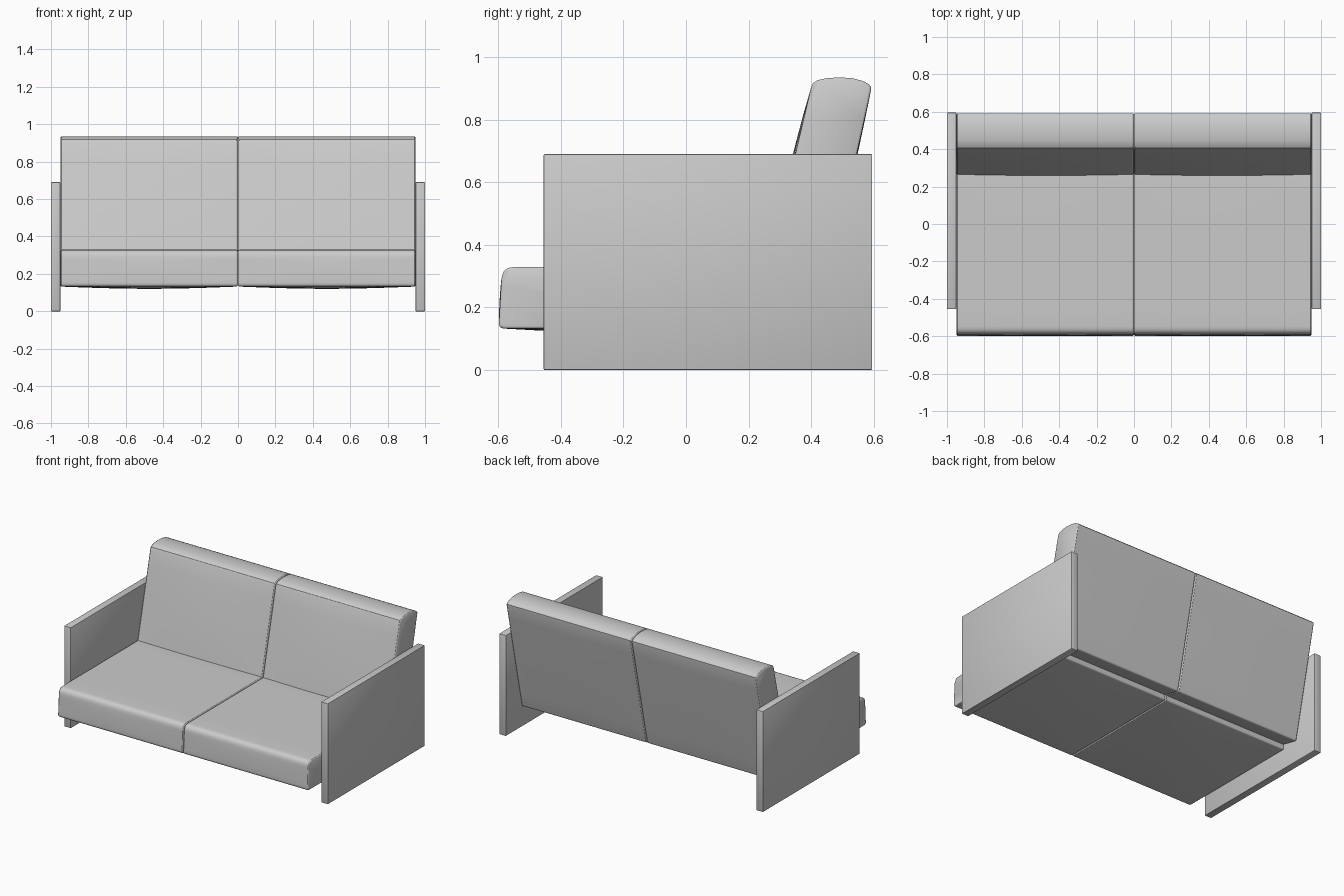
import bpy, bmesh
from math import sin, pi
from mathutils import Vector

if "Cube" in bpy.data.objects:
    bpy.data.objects.remove(bpy.data.objects["Cube"])


def finish(name, bm):
    """Make a mirrored object from the right half."""
    bmesh.ops.recalc_face_normals(bm, faces=bm.faces)
    mesh = bpy.data.meshes.new(name)
    bm.to_mesh(mesh)
    bm.free()
    ob = bpy.data.objects.new(name, mesh)
    bpy.context.collection.objects.link(ob)
    mirror = ob.modifiers.new("mirror", 'MIRROR')
    mirror.use_mirror_merge = False
    bpy.ops.object.select_all(action='DESELECT')
    bpy.context.view_layer.objects.active = ob
    ob.select_set(True)
    bpy.ops.object.shade_smooth_by_angle()
    return ob


def outline(corners, arc=5, cuts=8):
    """Corners (y, z, radius, bulge of next edge) -> list of (point, bulge)."""
    n = len(corners)
    arcs = []
    for i, (y, z, r, _) in enumerate(corners):
        p = Vector((y, z))
        if r == 0:
            arcs.append([p])
            continue
        a = p + (Vector(corners[i - 1][:2]) - p).normalized() * r
        b = p + (Vector(corners[(i + 1) % n][:2]) - p).normalized() * r
        arcs.append([a.lerp(p, t).lerp(p.lerp(b, t), t)
                     for t in (k / arc for k in range(arc + 1))])
    result = []
    for i in range(n):
        result += [(p, 0.0) for p in arcs[i]]
        bulge = corners[i][3]
        if bulge:
            a, b = arcs[i][-1], arcs[(i + 1) % n][0]
            result += [(a.lerp(b, k / cuts), bulge * sin(pi * k / cuts) ** 0.7)
                       for k in range(1, cuts)]
    return result


def cushion(name, corners, x0=0.001, x1=0.949):
    """Loft a clockwise outline along x with soft ends and pillowed faces."""
    pts = outline(corners)
    n = len(pts)
    normals = []
    for i in range(n):
        d = (pts[(i + 1) % n][0] - pts[i - 1][0]).normalized()
        normals.append(Vector((-d.y, d.x)))
    stations = [(x0, .006), (x0 + .002, .0025), (x0 + .006, 0)]
    stations += [(x0 + (x1 - x0) * k / 16, 0) for k in range(1, 16)]
    stations += [(x1 - .006, 0), (x1 - .002, .0025), (x1, .006)]
    bm = bmesh.new()
    rings = []
    for x, inset in stations:
        swell = sin(pi * (x - x0) / (x1 - x0))
        ring = []
        for (p, bulge), nrm in zip(pts, normals):
            q = p + nrm * (bulge * swell - inset)
            ring.append(bm.verts.new((x, q.x, q.y)))
        rings.append(ring)
    for a, b in zip(rings, rings[1:]):
        for i in range(n):
            j = (i + 1) % n
            bm.faces.new((a[i], a[j], b[j], b[i]))
    bm.faces.new(rings[0])
    bm.faces.new(rings[-1])
    return finish(name, bm)


# Seat cushions
cushion("seat_cushions", [
    (-.599, .132, .02, .002),
    (-.588, .329, .04, .001),
    (.305, .329, .015, 0),
    (.305, .132, .012, .012),
])

# Leaning back cushions with a domed top
cushion("back_cushions", [
    (.231, .184, .012, .009),
    (.400, .903, 0, 0), (.406, .917, 0, 0), (.420, .926, 0, 0),
    (.450, .933, 0, 0), (.490, .935, 0, 0), (.530, .933, 0, 0),
    (.565, .924, 0, 0), (.584, .914, 0, 0), (.592, .905, 0, 0),
    (.592, .896, 0, .003),
    (.424, .140, .012, 0),
])

# Side panels
bm = bmesh.new()
bmesh.ops.create_cube(bm, size=1)
for v in bm.verts:
    v.co = (.975 + v.co.x * .05, .07 + v.co.y * 1.05, .345 + v.co.z * .69)
bmesh.ops.bevel(bm, geom=list(bm.edges), offset=.003, segments=2,
                profile=.5, affect='EDGES')
finish("side_panels", bm)
